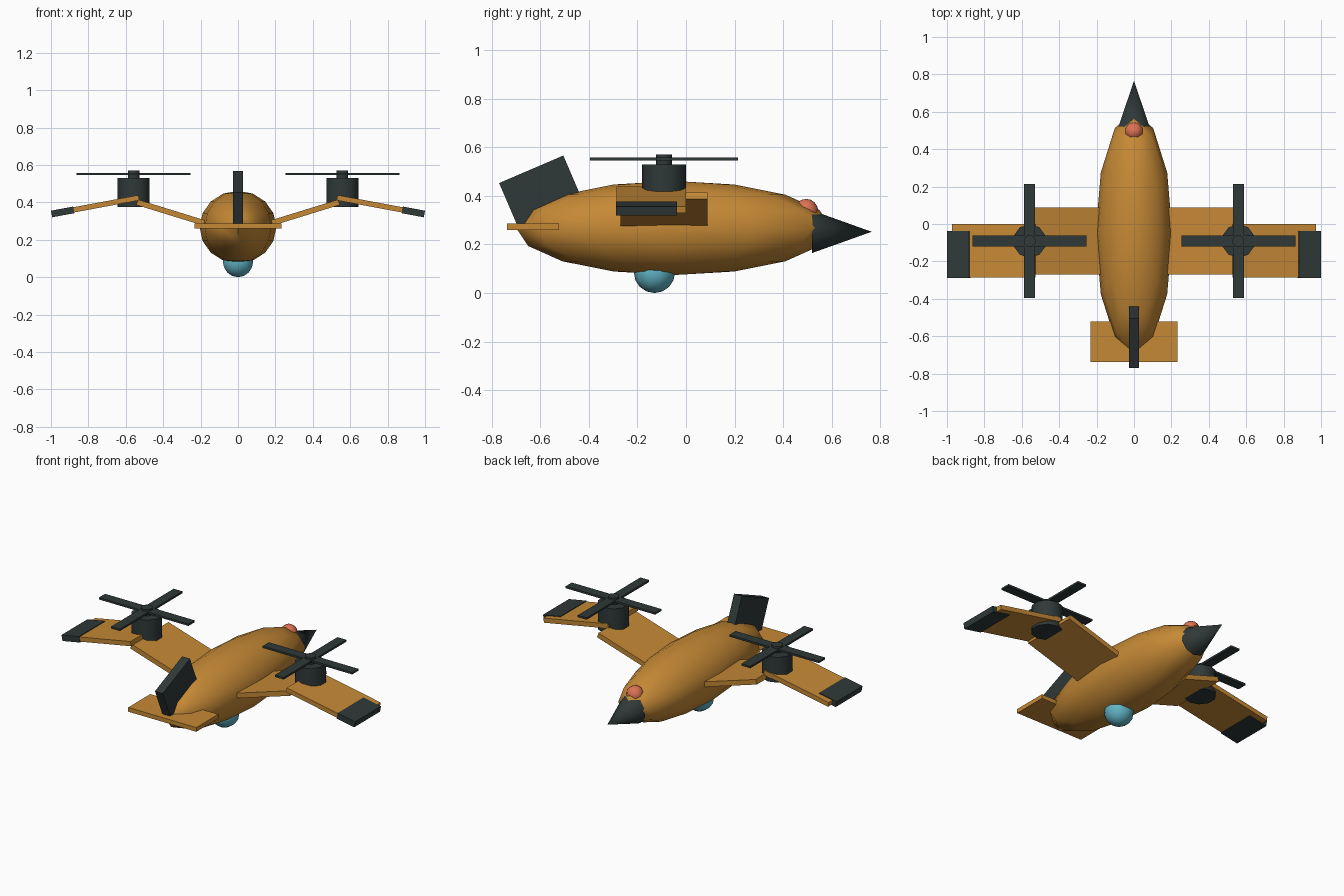
import bpy, math
from mathutils import Vector

if "Cube" in bpy.data.objects:
    bpy.data.objects.remove(bpy.data.objects["Cube"])


def material(name, rgb):
    m = bpy.data.materials.new(name)
    m.diffuse_color = (*rgb, 1)
    m.use_nodes = True
    m.node_tree.nodes["Principled BSDF"].inputs["Base Color"].default_value = m.diffuse_color
    return m


ORANGE = material("ochre_orange", (0.56, 0.25, 0.036))
DARK = material("dark_slate", (0.029, 0.040, 0.040))
TEAL = material("pale_teal", (0.12, 0.46, 0.56))
CORAL = material("coral_red", (0.72, 0.17, 0.09))


def finish(name, mat, mirror=False, smooth=None):
    o = bpy.context.object
    o.name = o.data.name = name
    o.data.materials.append(mat)
    bpy.ops.object.transform_apply(location=True, rotation=True, scale=True)
    if smooth:
        bpy.ops.object.shade_smooth_by_angle(angle=math.radians(smooth))
    if mirror:
        o.modifiers.new("mirror_x", 'MIRROR').use_mirror_merge = False
    return o


def box(name, loc, size, mat, rot=(0, 0, 0), mirror=False):
    bpy.ops.mesh.primitive_cube_add(size=1, location=loc, rotation=rot)
    bpy.context.object.scale = size
    return finish(name, mat, mirror)


def ball(name, loc, radii, mat, segments, rings):
    bpy.ops.mesh.primitive_uv_sphere_add(segments=segments, ring_count=rings,
                                         radius=1, location=loc)
    bpy.context.object.scale = radii
    return finish(name, mat, smooth=50)


def post(name, x, y, z0, z1, r, mat, sides=10):
    bpy.ops.mesh.primitive_cylinder_add(vertices=sides, radius=r, depth=z1 - z0,
                                        location=(x, y, (z0 + z1) / 2))
    return finish(name, mat, mirror=True, smooth=50)


def panel(name, a, b, y0, y1, thick, mat):
    """Slanted slab between two (x, z) points, mirrored to both sides."""
    d = Vector(b) - Vector(a)
    mid = (Vector(a) + Vector(b)) / 2
    return box(name, (mid.x, (y0 + y1) / 2, mid.y), (d.length, y1 - y0, thick), mat,
               rot=(0, -math.atan2(d.y, d.x), 0), mirror=True)


# Fuselage, belly dome, nose light
ball("fuselage", (0, -0.05, 0.268), (0.205, 0.65, 0.194), ORANGE, 12, 8)
ball("belly_dome", (0, -0.13, 0.085), (0.085, 0.085, 0.085), TEAL, 10, 8)
ball("nose_light", (0, 0.495, 0.338), (0.05, 0.05, 0.05), CORAL, 10, 8)

# Nose cone
bpy.ops.mesh.primitive_cone_add(vertices=10, radius1=0.088, radius2=0, depth=0.247,
                                location=(0, 0.642, 0.2525),
                                rotation=(-math.pi / 2, 0, 0))
finish("nose_cone", DARK, smooth=50)

# Tail: flat tailplane and a leaning fin
box("tailplane", (0, -0.63, 0.273), (0.464, 0.215, 0.026), ORANGE)
tilt = math.radians(23.2)
top_mid = Vector((0, -0.638, 0.51))
down = Vector((0, math.sin(tilt), -math.cos(tilt)))
box("tail_fin", top_mid + down * 0.105, (0.053, 0.288, 0.21), DARK, rot=(tilt, 0, 0))

# Gull wings
panel("inner_wing", (0.08, 0.259), (0.54, 0.401), -0.27, 0.088, 0.03, ORANGE)
panel("outer_wing", (0.53, 0.425), (0.97, 0.343), -0.286, 0.0, 0.028, ORANGE)
panel("wing_tip", (0.878, 0.360), (0.997, 0.338), -0.289, -0.037, 0.036, DARK)

# Lift rotors
RX, RY = 0.558, -0.091
post("rotor_pod", RX, RY, 0.375, 0.53, 0.09, DARK)
post("rotor_hub", RX, RY, 0.52, 0.57, 0.033, DARK)
for i, size in enumerate([(0.61, 0.06, 0.012), (0.06, 0.61, 0.012)]):
    box("rotor_blade_%d" % (i + 1), (RX, RY, 0.5525), size, DARK, mirror=True)
